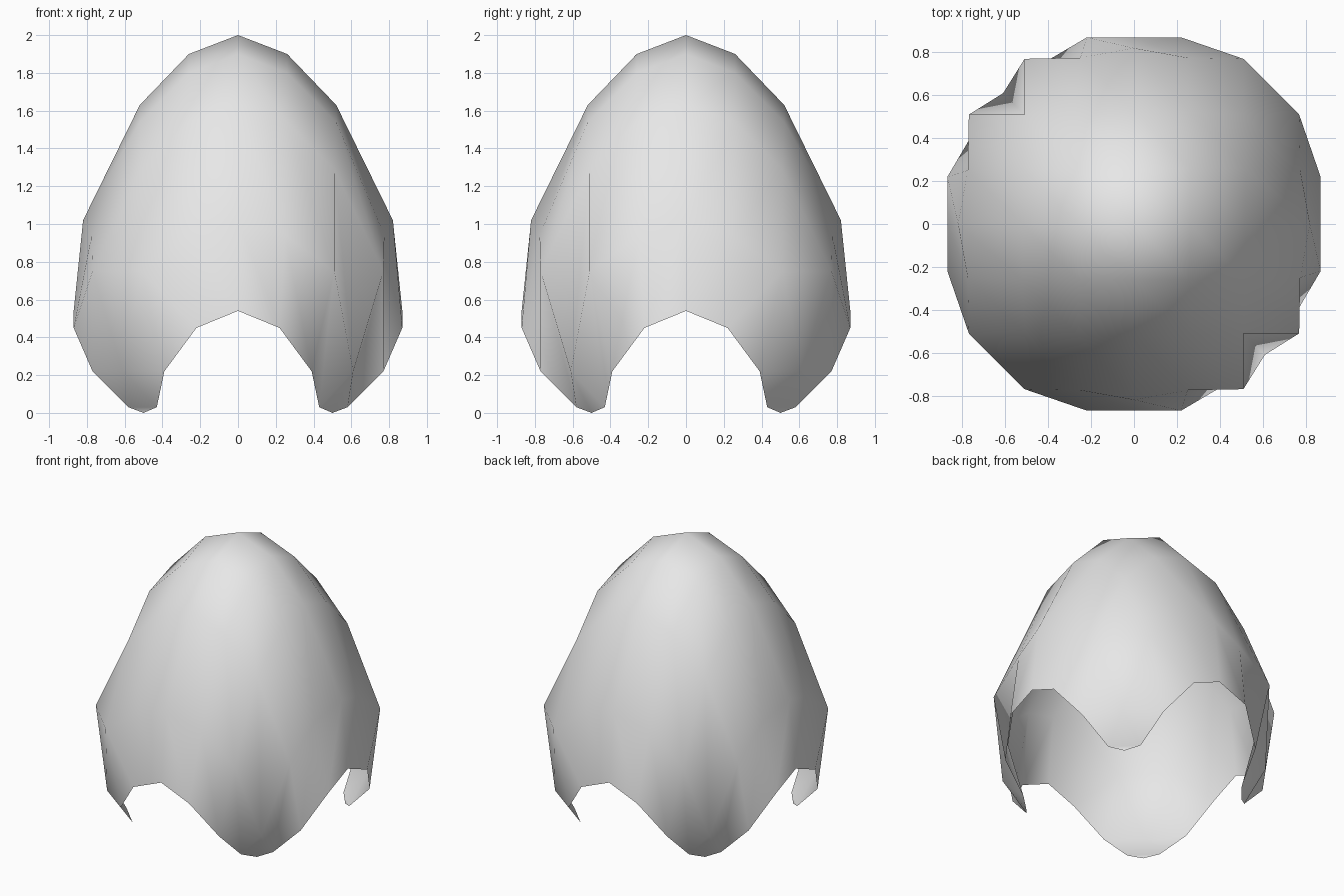
import bpy
import bmesh

default_cube = bpy.data.objects.get("Cube")
if default_cube:
    bpy.data.objects.remove(default_cube, do_unlink=True)


def make_material(name, colour):
    material = bpy.data.materials.new(name)
    material.use_nodes = True
    material.diffuse_color = colour
    material.node_tree.nodes["Principled BSDF"].inputs["Base Color"].default_value = colour
    return material


# One eighth of the shell: ring by ring from the crown, each from the axis to the diagonal
EIGHTH = [
    [(0, 0, 2)],
    [(.26, 0, 1.9), (.26, .26, 1.8)],
    [(.52, 0, 1.63), (.52, .26, 1.54), (.51, .51, 1.29)],
    [(.82, 0, 1.02), (.775, .25, .94), (.77, .51, .75), (.61, .61, .22)],
    [(.87, 0, .54), (.87, .22, .45), (.77, .39, .22), (.58, .43, .03), (.5, .5, 0)],
]
REACH = len(EIGHTH) - 1


def shell_point(i, j):
    """Mirror the eighth across both axes and both diagonals."""
    a, b = abs(i), abs(j)
    x, y, z = EIGHTH[max(a, b)][min(a, b)]
    if b > a:
        x, y = y, x
    return (x if i >= 0 else -x, y if j >= 0 else -y, z)


# Domed shell with four arches and four hanging lobes
bm = bmesh.new()
steps = range(-REACH, REACH + 1)
grid = {(i, j): bm.verts.new(shell_point(i, j)) for i in steps for j in steps}
for i in range(-REACH, REACH):
    for j in range(-REACH, REACH):
        near, right = grid[i, j], grid[i + 1, j]
        left, far = grid[i, j + 1], grid[i + 1, j + 1]
        bm.faces.new((near, right, left))
        bm.faces.new((right, far, left))
for face in bm.faces:
    face.smooth = True

mesh = bpy.data.meshes.new("domed_shell")
bm.to_mesh(mesh)
bm.free()
mesh.materials.append(make_material("light grey", (.8, .8, .8, 1)))
shell = bpy.data.objects.new("domed_shell", mesh)
bpy.context.collection.objects.link(shell)
